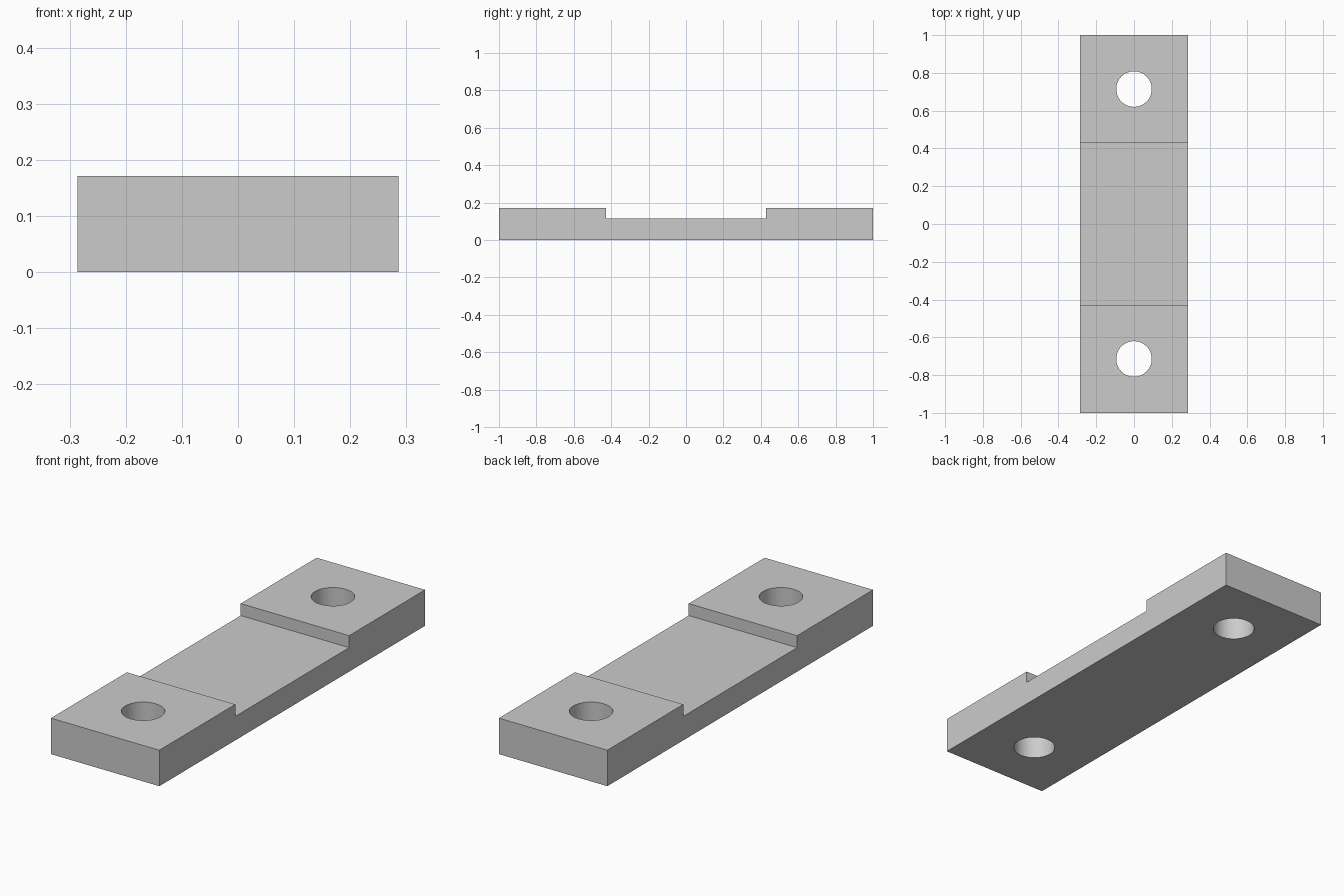
import bpy
import bmesh

cube = bpy.data.objects.get("Cube")
if cube:
    bpy.data.objects.remove(cube, do_unlink=True)

WIDTH, HEIGHT, FLOOR = 0.5714, 0.1714, 0.1143
HALF_LENGTH, HALF_RECESS = 1.0, 0.4286
HOLE_Y, HOLE_RADIUS = 0.7143, 0.094

grey = bpy.data.materials.new("plain grey")
grey.use_nodes = True
colour = (0.6, 0.6, 0.6, 1)
grey.diffuse_color = colour
grey.node_tree.nodes["Principled BSDF"].inputs["Base Color"].default_value = colour

# Plate: stepped side profile extruded across the width
half_profile = [(HALF_LENGTH, 0), (HALF_LENGTH, HEIGHT),
                (HALF_RECESS, HEIGHT), (HALF_RECESS, FLOOR)]
profile = half_profile + [(-y, z) for y, z in reversed(half_profile)]
bm = bmesh.new()
side = bm.faces.new([bm.verts.new((-WIDTH / 2, y, z)) for y, z in profile])
extruded = bmesh.ops.extrude_face_region(bm, geom=[side])["geom"]
bmesh.ops.translate(bm, vec=(WIDTH, 0, 0),
                    verts=[v for v in extruded if isinstance(v, bmesh.types.BMVert)])
bmesh.ops.recalc_face_normals(bm, faces=bm.faces)
mesh = bpy.data.meshes.new("mounting_plate")
bm.to_mesh(mesh)
bm.free()
mesh.materials.append(grey)
plate = bpy.data.objects.new("mounting_plate", mesh)
bpy.context.collection.objects.link(plate)

# Round bolt holes through both raised ends
for name, sign in (("front", -1), ("back", 1)):
    bpy.ops.mesh.primitive_cylinder_add(vertices=64, radius=HOLE_RADIUS, depth=1,
                                        location=(0, sign * HOLE_Y, 0))
    cutter = bpy.context.object
    cutter.name = name + "_hole_cutter"
    cutter.data.materials.append(grey)
    cutter.hide_render = True
    cut = plate.modifiers.new(name + "_hole", "BOOLEAN")
    cut.operation = "DIFFERENCE"
    cut.solver = "EXACT"
    cut.object = cutter
    bpy.ops.object.select_all(action="DESELECT")
    bpy.context.view_layer.objects.active = plate
    plate.select_set(True)
    bpy.ops.object.modifier_apply(modifier=cut.name)
    bpy.data.objects.remove(cutter, do_unlink=True)

# Smooth hole walls, crisp block edges
bpy.ops.object.shade_smooth_by_angle()
